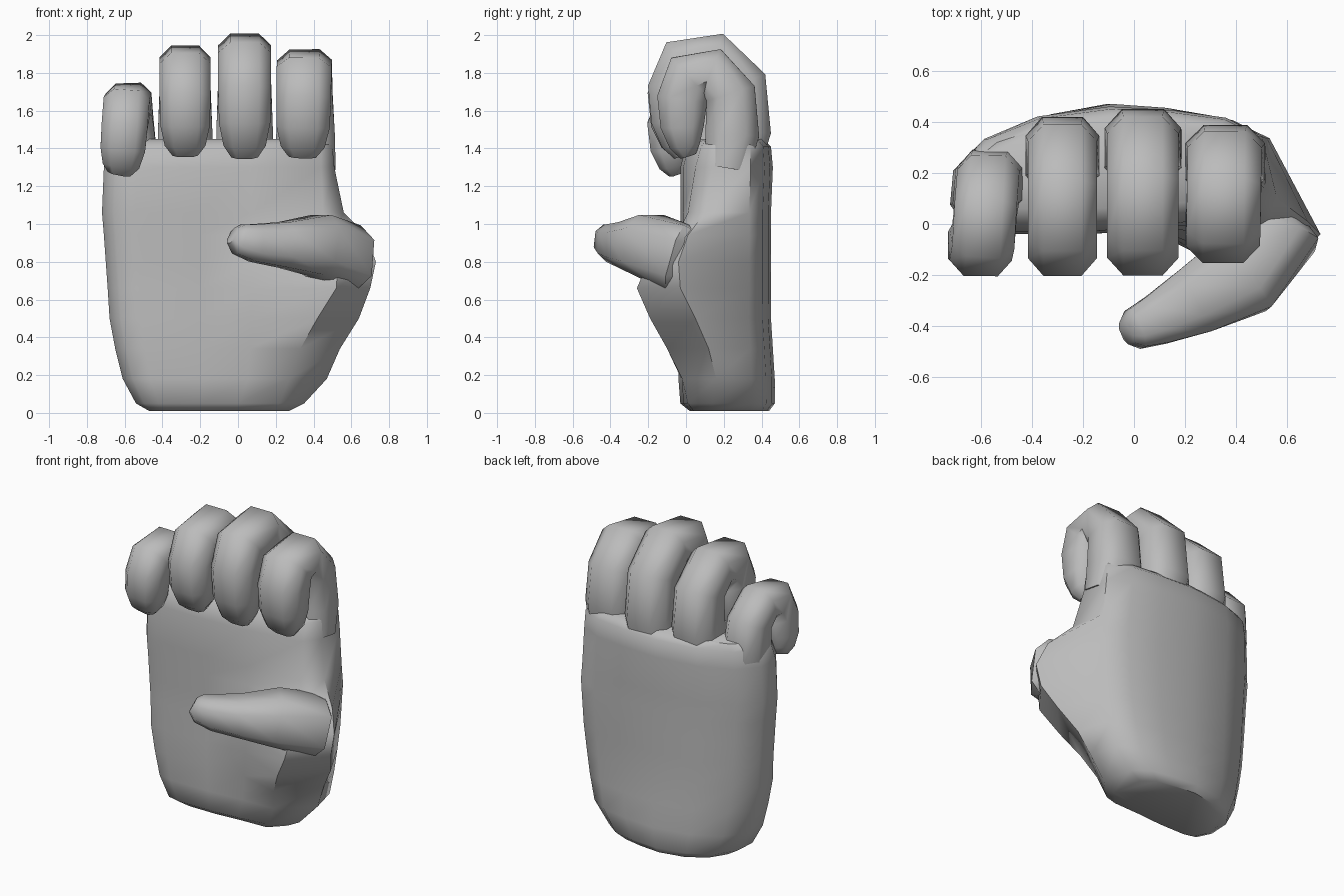
import bpy, bmesh, math
from mathutils import Vector

if "Cube" in bpy.data.objects:
    bpy.data.objects.remove(bpy.data.objects["Cube"], do_unlink=True)

GREY = (0.5, 0.5, 0.5, 1)
mat = bpy.data.materials.new("plain grey")
mat.use_nodes = True
mat.diffuse_color = GREY
mat.node_tree.nodes["Principled BSDF"].inputs["Base Color"].default_value = GREY


def loft(name, rings):
    """Skin a list of equal-length point rings and close both ends."""
    bm = bmesh.new()
    loops = [[bm.verts.new(p) for p in ring] for ring in rings]
    n = len(loops[0])
    for a, b in zip(loops, loops[1:]):
        for i in range(n):
            j = (i + 1) % n
            bm.faces.new((a[i], a[j], b[j], b[i]))
    bm.faces.new(loops[0][::-1])
    bm.faces.new(loops[-1])
    bmesh.ops.recalc_face_normals(bm, faces=bm.faces[:])
    mesh = bpy.data.meshes.new(name)
    bm.to_mesh(mesh)
    bm.free()
    mesh.materials.append(mat)
    obj = bpy.data.objects.new(name, mesh)
    bpy.context.collection.objects.link(obj)
    bpy.ops.object.select_all(action="DESELECT")
    obj.select_set(True)
    bpy.context.view_layer.objects.active = obj
    bpy.ops.object.shade_smooth_by_angle(angle=math.radians(52))


# Palm: unit outline of the flat front and the arched back
FRONT = [(0, .22), (.05, .04), (.14, 0), (.4, 0), (.63, .03)]
BACK = [(.985, .76), (.87, .91), (.7, .97), (.5, 1), (.27, .92), (.1, .74), (.01, .5)]
# Height, box x0 x1 y0 y1, then the thumb mound's crest and its outer edge
PALM = [(.01, -.47, .25, .02, .44, (.18, .04), (.27, .13)),
        (.05, -.54, .33, -.03, .47, (.22, .01), (.35, .14)),
        (.18, -.61, .44, -.04, .47, (.27, -.02), (.47, .16)),
        (.34, -.65, .48, -.04, .46, (.33, -.1), (.54, .12)),
        (.5, -.68, .51, -.04, .45, (.42, -.19), (.64, .05)),
        (.66, -.69, .53, -.03, .45, (.52, -.26), (.7, -.03)),
        (.8, -.7, .54, -.03, .45, (.53, -.2), (.73, -.04)),
        (.94, -.71, .55, -.03, .45, (.5, -.05), (.68, .01)),
        (1.06, -.72, .54, -.03, .45, (.45, .01), (.56, .1)),
        (1.3, -.71, .52, -.03, .46, (.44, .05), (.51, .14)),
        (1.41, -.69, .51, 0, .45, (.44, .08), (.5, .15)),
        (1.45, -.65, .48, .06, .41, (.42, .11), (.47, .17))]
rings = []
for z, x0, x1, y0, y1, crest, edge in PALM:
    front, back = [[(x0 + (x1 - x0) * u, y0 + (y1 - y0) * v) for u, v in half]
                   for half in (FRONT, BACK)]
    rings.append([(x, y, z) for x, y in front + [crest, edge] + back])
loft("palm", rings)


# Chamfered rectangle shared by fingers and thumb
CHAMFER = [(1, .5), (.55, 1), (-.55, 1), (-1, .5),
           (-1, -.5), (-.55, -1), (.55, -1), (1, -.5)]


def limb(name, path, side):
    """Sweep the chamfered rectangle along (centre, half width, half depth)."""
    rings = []
    for i, (c, w, d) in enumerate(path):
        before = path[max(i - 1, 0)][0]
        after = path[min(i + 1, len(path) - 1)][0]
        t = (after - before).normalized()
        a = (side - t * side.dot(t)).normalized()
        b = t.cross(a)
        rings.append([c + a * (w * p) + b * (d * q) for p, q in CHAMFER])
    loft(name, rings)


# Thumb folded across the palm
THUMB = [(.5, .1, .8, .13, .08), (.56, -.04, .82, .18, .16), (.42, -.2, .89, .16, .17),
         (.24, -.3, .89, .12, .135), (.09, -.375, .9, .1, .1),
         (.005, -.41, .92, .08, .08), (-.03, -.425, .94, .045, .045)]
limb("thumb", [(Vector((x, y, z)), w, d) for x, y, z, w, d in THUMB], Vector((0, 0, 1)))

# Curled finger: reach (0 front, 1 back), height (0 tip, 1 top), width, depth
CURL = [(.9, -.12, 1.08, .12), (1, .2, 1.07, .15), (.97, .6, 1, .14),
        (.62, .82, 1, .13), (.19, .77, 1, .14), (.07, .55, 1, .14),
        (.07, .28, .97, .12), (.12, .1, .8, .085), (.18, 0, .5, .045)]


def finger(name, x_base, x_tip, y_back, y_front, tip, top, width, bulk):
    path = []
    for i, (reach, height, w, d) in enumerate(CURL):
        x = x_base + (x_tip - x_base) * i / (len(CURL) - 1)
        centre = Vector((x, y_front + (y_back - y_front) * reach, tip + (top - tip) * height))
        path.append((centre, w * width, d * bulk))
    limb(name, path, Vector((1, 0, 0)))


finger("index_finger", .36, .34, .245, -.04, 1.36, 1.91, .145, .95)
finger("middle_finger", .035, .035, .3, -.09, 1.36, 2, .14, 1)
finger("ring_finger", -.28, -.28, .27, -.09, 1.37, 1.92, .135, 1)
finger("little_finger", -.55, -.63, .16, -.1, 1.27, 1.72, .122, .88)
